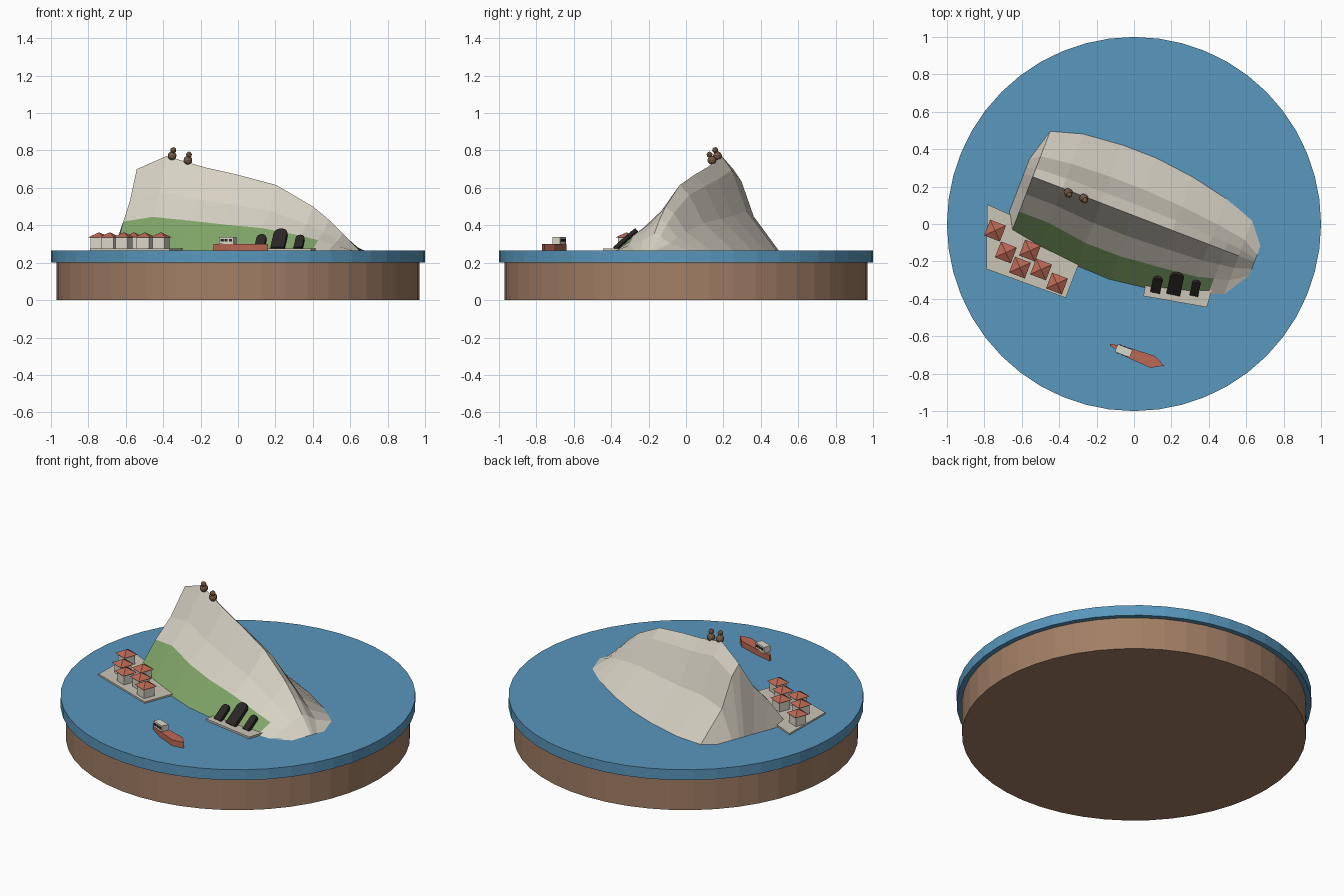
import bpy, bmesh
from math import cos, sin, pi, radians
from mathutils import Vector, Matrix

cube = bpy.data.objects.get("Cube")
if cube:
    bpy.data.objects.remove(cube, do_unlink=True)

SEA = 0.265          # water level
TURN = radians(-21)  # heading shared by ridge, houses and ship


def material(name, *rgb):
    m = bpy.data.materials.new(name)
    m.use_nodes = True
    m.diffuse_color = (*rgb, 1)
    m.node_tree.nodes["Principled BSDF"].inputs["Base Color"].default_value = (*rgb, 1)
    return m


sea_blue = material("sea blue", 0.1, 0.31, 0.51)
earth = material("earth brown", 0.36, 0.21, 0.13)
limestone = material("limestone", 0.68, 0.64, 0.55)
grass = material("grass green", 0.22, 0.38, 0.14)
paving = material("paving stone", 0.6, 0.56, 0.47)
wall = material("pale wall", 0.7, 0.67, 0.58)
red = material("brick red", 0.5, 0.14, 0.09)
dark = material("cave black", 0.025, 0.02, 0.02)
fur = material("fur brown", 0.2, 0.11, 0.065)


def finish(bm, name, *mats):
    bmesh.ops.recalc_face_normals(bm, faces=bm.faces)
    mesh = bpy.data.meshes.new(name)
    bm.to_mesh(mesh)
    bm.free()
    for m in mats:
        mesh.materials.append(m)
    obj = bpy.data.objects.new(name, mesh)
    bpy.context.collection.objects.link(obj)
    return obj


def place(x, y, z, turn=TURN):
    return Matrix.Translation((x, y, z)) @ Matrix.Rotation(turn, 4, "Z")


def prism(name, outline, height, mat, matrix=Matrix()):
    """Extrude a flat outline upward, then place it."""
    bm = bmesh.new()
    face = bm.faces.new([bm.verts.new((x, y, 0)) for x, y in outline])
    top = bmesh.ops.extrude_face_region(bm, geom=[face])["geom"]
    bmesh.ops.translate(bm, vec=(0, 0, height),
                        verts=[v for v in top if isinstance(v, bmesh.types.BMVert)])
    bm.transform(matrix)
    return finish(bm, name, mat)


def box(name, sx, sy, sz, mat, matrix):
    a, b = sx / 2, sy / 2
    return prism(name, [(-a, -b), (a, -b), (a, b), (-a, b)], sz, mat, matrix)


def disc(name, radius, z, height, mat):
    ring = [(radius * cos(i * pi / 24), radius * sin(i * pi / 24)) for i in range(48)]
    return prism(name, ring, height, mat, Matrix.Translation((0, 0, z)))


# Round base and sea
disc("base", 0.97, 0, 0.2, earth)
disc("sea", 1, 0.2, SEA - 0.2, sea_blue)

# Rock: along, ridge height, front foot, grass edge, grass height, back foot
stations = [
    (-0.63, SEA, -0.22, -0.14, SEA, 0.18),
    (-0.58, 0.7, -0.31, -0.2, 0.42, 0.26),
    (-0.41, 0.77, -0.34, -0.2, 0.445, 0.31),
    (-0.19, 0.71, -0.36, -0.23, 0.425, 0.33),
    (0, 0.67, -0.365, -0.23, 0.405, 0.33),
    (0.22, 0.615, -0.335, -0.21, 0.385, 0.305),
    (0.43, 0.5, -0.28, -0.185, 0.345, 0.26),
    (0.52, 0.43, -0.25, -0.16, 0.32, 0.23),
    (0.6, 0.355, -0.22, -0.14, 0.295, 0.2),
    (0.69, SEA, -0.13, -0.08, SEA, 0.09),
]
bm = bmesh.new()
rows = []
for u, ridge, foot, edge, edge_z, back in stations:
    rise = ridge - SEA
    section = [(foot, SEA), (edge, edge_z),
               (edge * 0.5, edge_z + (ridge - edge_z) * 0.4), (0, ridge),
               (back * 0.18, SEA + rise * 0.85), (back * 0.45, SEA + rise * 0.42),
               (back, SEA)]
    rows.append([bm.verts.new((u, v, z)) for v, z in section])
for i, (a, b) in enumerate(zip(rows, rows[1:])):
    for j in range(len(a) - 1):
        f = bm.faces.new((a[j], b[j], b[j + 1], a[j + 1]))
        f.material_index = int(j == 0 and 0 < i < 7)  # grassy lower front slope
bm.transform(place(0, 0.045, 0))
finish(bm, "rock", limestone, grass)

# Paved ground under the village and the quay
ground = Matrix.Translation((0, 0, SEA))
prism("village_ground", [(-0.785, 0.105), (-0.79, -0.24), (-0.365, -0.395), (-0.29, -0.2),
                         (-0.55, 0)], 0.01, paving, ground)
prism("quay", [(0.06, -0.33), (0.05, -0.385), (0.39, -0.445), (0.42, -0.34)],
      0.012, paving, ground)


# Houses with pyramid roofs
def house(x, y):
    box("house_wall", 0.07, 0.07, 0.06, wall, place(x, y, SEA + 0.01))
    bm = bmesh.new()
    bmesh.ops.create_cone(bm, cap_ends=True, segments=4, radius1=0.064, radius2=0,
                          depth=0.028, matrix=Matrix.Rotation(pi / 4, 4, "Z"))
    bm.transform(place(x, y, SEA + 0.084))
    finish(bm, "house_roof", red)


for spot in [(-0.743, -0.035), (-0.685, -0.152), (-0.556, -0.142),
             (-0.61, -0.233), (-0.497, -0.243), (-0.412, -0.318)]:
    house(*spot)


# Cave mouths lying on the grassy slope
def cave(x, y, width, length):
    r = width / 2
    arch = [(-r, 0), (r, 0)]
    arch += [(r * cos(i * pi / 8), length - r + r * sin(i * pi / 8)) for i in range(9)]
    tilt = Matrix.Rotation(radians(42), 4, "X")
    prism("cave_mouth", arch, 0.02, dark, place(x, y, SEA + 0.003, radians(-12)) @ tilt)


cave(0.115, -0.355, 0.052, 0.105)
cave(0.212, -0.366, 0.074, 0.15)
cave(0.322, -0.372, 0.046, 0.1)

# Ship: hull, cabin and window plates
ship = place(0.015, -0.705, SEA)
prism("ship_hull", [(-0.155, 0), (-0.05, -0.026), (0.09, -0.034), (0.155, 0.003),
                    (0.09, 0.034), (-0.05, 0.026), (-0.155, 0.01)], 0.036, red, ship)
box("ship_cabin", 0.085, 0.044, 0.036, wall,
    ship @ Matrix.Translation((-0.075, 0, 0.036)))
for side in (-1, 1):
    for i in range(3):
        box("cabin_window", 0.016, 0.004, 0.013, dark,
            ship @ Matrix.Translation((-0.1 + i * 0.025, side * 0.023, 0.049)))


# Small animals sitting on the ridge
def animal(x, y, z):
    for part, r, offset in (("body", 0.024, (0, 0, 0)), ("head", 0.016, (0.006, -0.012, 0.03))):
        bm = bmesh.new()
        bmesh.ops.create_icosphere(bm, subdivisions=2, radius=r)
        bmesh.ops.translate(bm, verts=bm.verts, vec=Vector((x, y, z)) + Vector(offset))
        finish(bm, "animal_" + part, fur)


animal(-0.352, 0.168, 0.772)
animal(-0.268, 0.138, 0.748)
